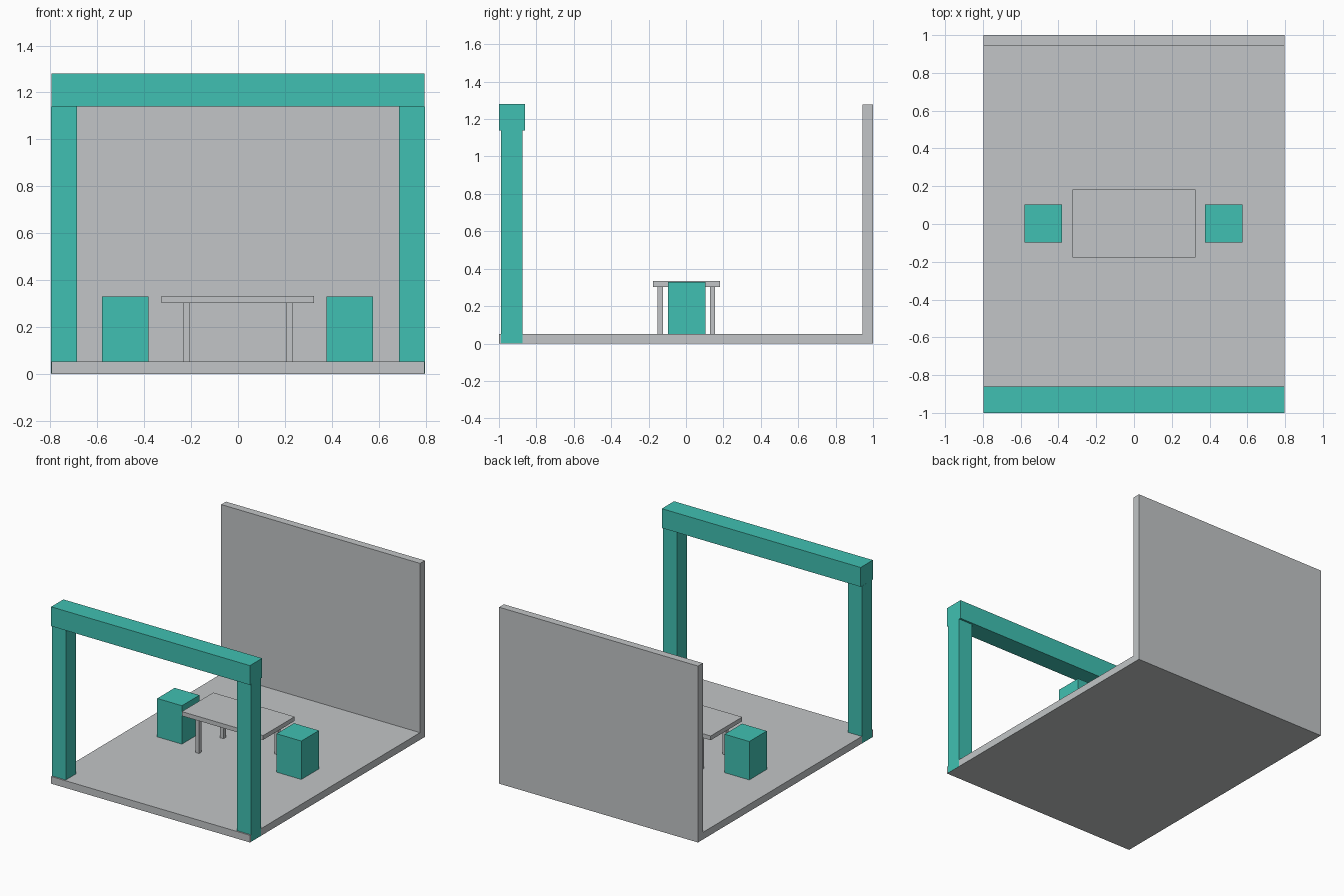
import bpy

if "Cube" in bpy.data.objects:
    bpy.data.objects.remove(bpy.data.objects["Cube"])


def material(name, rgb):
    m = bpy.data.materials.new(name)
    m.diffuse_color = (*rgb, 1.0)
    m.use_nodes = True
    m.node_tree.nodes["Principled BSDF"].inputs["Base Color"].default_value = m.diffuse_color
    return m


GREY = material("light grey", (0.54, 0.56, 0.57))
TEAL = material("teal", (0.051, 0.53, 0.445))


def box(name, x, y, z, mat):
    """Box spanning the given (min, max) ranges."""
    spans = (x, y, z)
    bpy.ops.mesh.primitive_cube_add(size=1)
    ob = bpy.context.object
    ob.name = name
    centre = [(a + b) / 2 for a, b in spans]
    size = [b - a for a, b in spans]
    for v in ob.data.vertices:
        v.co = [c + s * p for c, s, p in zip(centre, size, v.co)]
    ob.data.materials.append(mat)
    return ob


FLOOR = 0.052
HALF = 0.796

# Floor and back wall
box("floor", (-HALF, HALF), (-1, 1), (0, FLOOR), GREY)
box("back_wall", (-HALF, HALF), (0.945, 1), (FLOOR, 1.277), GREY)

# Entrance frame: the posts run down through the floor edge
box("frame_beam", (-HALF, HALF), (-1, -0.86), (1.14, 1.28), TEAL)
for side, s in (("left", -1), ("right", 1)):
    xs = sorted((s * 0.686, s * (HALF + 0.0005)))
    box(f"{side}_post", xs, (-0.99, -0.874), (0.0005, 1.14), TEAL)

# Table
box("table_top", (-0.326, 0.325), (-0.177, 0.183), (0.302, 0.333), GREY)
for xc in (-0.22, 0.218):
    for yc in (-0.138, 0.142):
        box("table_leg", (xc - 0.014, xc + 0.014), (yc - 0.014, yc + 0.014),
            (FLOOR, 0.302), GREY)

# Stools at both ends of the table
for side, xc in (("left", -0.48), ("right", 0.476)):
    box(f"{side}_stool", (xc - 0.099, xc + 0.099), (-0.097, 0.103),
        (FLOOR, 0.33), TEAL)
